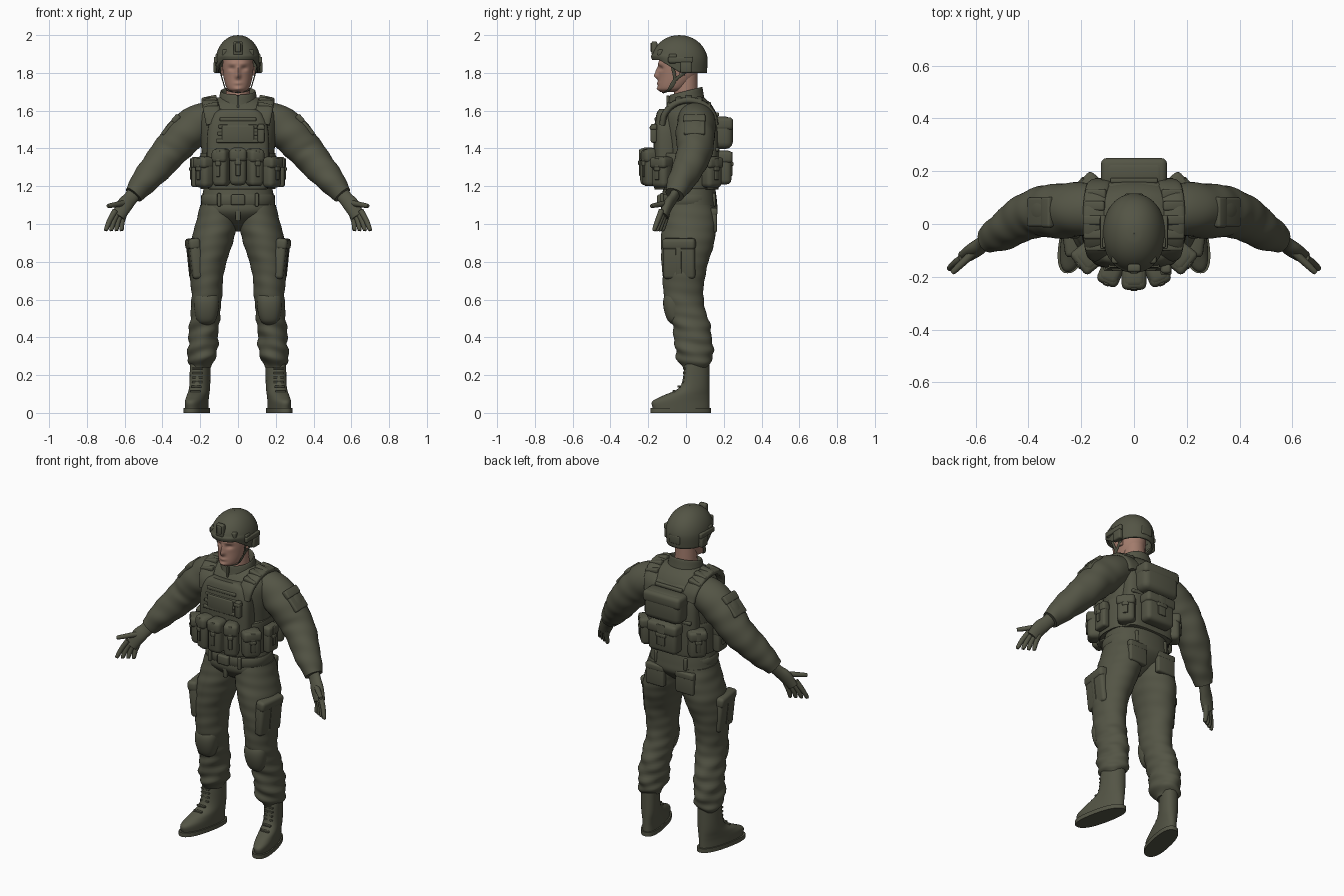
import bpy, bmesh
from math import sin, cos, pi, exp, radians, copysign
from mathutils import Vector, Matrix

cube = bpy.data.objects.get("Cube")
if cube:
    bpy.data.objects.remove(cube, do_unlink=True)


def material(name, *rgb):
    mat = bpy.data.materials.new(name)
    mat.use_nodes = True
    mat.diffuse_color = (*rgb, 1)
    shader = mat.node_tree.nodes["Principled BSDF"]
    shader.inputs["Base Color"].default_value = (*rgb, 1)
    return mat


OLIVE = material("olive cloth", .088, .09, .06)
SKIN = material("skin", .36, .2, .15)
SIDEWAYS, FORWARD = Vector((1, 0, 0)), Vector((0, 1, 0))
parts = []


def finish(name, bm, mat, mirror):
    bmesh.ops.recalc_face_normals(bm, faces=bm.faces)
    mesh = bpy.data.meshes.new(name)
    bm.to_mesh(mesh)
    bm.free()
    mesh.materials.append(mat)
    obj = bpy.data.objects.new(name, mesh)
    bpy.context.collection.objects.link(obj)
    if mirror:
        obj.modifiers.new("mirror", "MIRROR").use_mirror_merge = False
    parts.append(obj)
    return obj


def smooth_path(keys, steps):
    """Catmull-Rom interpolation of key rings."""
    path = []
    keys = [keys[0] * 2 - keys[1], *keys, keys[-1] * 2 - keys[-2]]
    for before, start, end, after in zip(keys, keys[1:], keys[2:], keys[3:]):
        for step in range(steps):
            t = step / steps
            leave, arrive = (end - before) / 2, (after - start) / 2
            bend = (end - start) * 3 - leave * 2 - arrive
            path.append(start + leave * t + bend * t ** 2 + (leave + arrive - (end - start) * 2) * t ** 3)
    return path + [keys[-2]]


def loft(name, keys, depth=1, mat=OLIVE, mirror=False, axis=None, power=2, sides=40, steps=6,
         fold=None, shape=None, cap=True):
    """Skin rings (x, y, z, radius, optional second radius); level unless an axis is given."""
    keys = [Vector((*key, key[3] * depth) if len(key) == 4 else key) for key in keys]
    path = smooth_path(keys, steps)
    centres = [Vector(ring[:3]) for ring in path]
    bm = bmesh.new()
    rows = []
    for i, (centre, ring) in enumerate(zip(centres, path)):
        u, v = SIDEWAYS, FORWARD
        if axis:
            tangent = centres[min(i + 1, len(path) - 1)] - centres[max(i - 1, 0)]
            u = tangent.cross(axis).normalized()
            v = u.cross(tangent).normalized()
        row = []
        for j in range(sides):
            angle = 2 * pi * j / sides
            across, along = [copysign(abs(w) ** (2 / power), w) for w in (cos(angle), sin(angle))]
            grow = 0
            if fold:
                wave = sin(centre.z * 95 + 2 * sin(angle + 1)) + sin(centre.z * 47 + 3 * angle)
                grow = fold(centre.z) * wave
            point = centre + u * across * (ring[3] + grow) + v * along * (ring[4] + grow)
            row.append(bm.verts.new(shape(point) if shape else point))
        rows.append(row)
    for low, high in zip(rows, rows[1:]):
        for j in range(sides):
            bm.faces.new((low[j - 1], low[j], high[j], high[j - 1]))
    if cap:
        bm.faces.new(rows[0])
        bm.faces.new(rows[-1])
    return finish(name, bm, mat, mirror)


def stack(name, y, depth, profile, **options):
    """Upright part on the centre line from (height, half width) pairs."""
    return loft(name, [(0, y, height, width) for height, width in profile], depth, **options)


def boxes(name, *items, place=(0, 0, 0), turn=0, tilt=0, mirror=False, mat=OLIVE):
    """Rounded boxes (location, size) joined, tilted about y, turned about z, then placed."""
    bm = bmesh.new()
    spin = Matrix.Rotation(radians(turn), 4, "Z") @ Matrix.Rotation(radians(tilt), 4, "Y")
    frame = Matrix.Translation(place) @ spin
    for location, size in items:
        matrix = frame @ Matrix.Translation(location) @ Matrix.Diagonal((*size, 1))
        made = bmesh.ops.create_cube(bm, size=1, matrix=matrix)
        edges = list({edge for vert in made["verts"] for edge in vert.link_edges})
        bmesh.ops.bevel(bm, geom=edges, offset=min(size) * .3, segments=3, profile=.5, affect="EDGES")
    return finish(name, bm, OLIVE if mat is OLIVE else mat, mirror)


def pouch(name, turn, height, width, thick, tall):
    """Flapped pouch set on the oval around the vest, facing outward."""
    angle = radians(turn)
    front = -thick / 2
    boxes(name,
          ((0, 0, 0), (width, thick, tall)),
          ((0, front / 9, tall * .3), (width * 1.06, thick * 1.06, tall * .36)),
          ((0, front, tall * .1), (width * .28, .014, tall * .7)),
          ((0, front, tall * .1), (width * .36, .022, tall * .13)),
          place=(.225 * sin(angle), -.2 * cos(angle), height), turn=turn, mirror=turn % 180 > 0)


# Head and neck: bumps are (x, z, push, width, height) for nose, bridge, eyes, brows, lips and chin
BUMPS = ((0, 1.783, .022, .013, .016), (0, 1.81, .014, .01, .02), (.032, 1.823, -.013, .017, .011),
         (.03, 1.85, .006, .025, .01), (0, 1.745, .007, .02, .008), (0, 1.715, .008, .02, .01))


def face(point):
    if point.y < -.06:
        for x, z, push, width, height in BUMPS:
            point.y -= push * exp(-((abs(point.x) - x) / width) ** 2 - ((point.z - z) / height) ** 2)
    return point


loft("head", [(0, -.09, 1.7, .035), (0, -.07, 1.72, .06), (0, -.045, 1.78, .077), (0, -.04, 1.85, .081),
              (0, -.035, 1.93, .07)], depth=1.3, mat=SKIN, sides=64, steps=12, shape=face)
stack("neck", 0, 1, [(1.6, .065), (1.8, .06)], mat=SKIN)
boxes("ears", ((.08, -.02, 1.81), (.02, .03, .05)), mirror=True, mat=SKIN)


# Helmet with raised brow, rails, mount and chin straps
def brow(point):
    lift = min(1, max(0, (-point.y - .03) / .11)) * .68
    point.z += max(0, 1.9 - point.z) * lift
    return point


dome = [(1.86 + .14 * sin(i * pi / 12), .119 * cos(i * pi / 12)) for i in range(7)]
helmet = stack("helmet", -.035, 1.26, [(1.8, .115)] + dome, sides=48, shape=brow, cap=False, power=2.1)
shell = helmet.modifiers.new("thickness", "SOLIDIFY")
shell.thickness, shell.offset = .012, -1
boxes("helmet_rails", ((.118, -.03, 1.87), (.02, .13, .03)), ((.115, 0, 1.83), (.03, .06, .06)),
      ((.11, -.07, 1.875), (.02, .04, .05)), mirror=True)
boxes("helmet_mount", ((0, -.167, 1.93), (.05, .03, .075)), ((0, -.178, 1.935), (.03, .02, .05)))
boxes("helmet_dial", ((0, .105, 1.85), (.07, .02, .05)))
boxes("helmet_patches", ((.06, -.135, 1.905), (.05, .03, .04)), mirror=True)
for label, y in (("front", -.07), ("rear", .03)):
    loft(label + "_chin_straps", [(.1, y, 1.83, .003), (.081, -.06, 1.76, .003), (.06, -.09, 1.71, .003),
                                  (0, -.12, 1.695, .003)], depth=3, axis=FORWARD, mirror=True, sides=8)

# Jacket, sleeves and collar
stack("jacket", .02, .7, [(1.1, .18), (1.35, .19), (1.5, .205), (1.58, .2), (1.63, .165), (1.67, .11)], power=2.4)
loft("sleeves", [(.1, .05, 1.55, .09), (.19, .055, 1.54, .1), (.28, .05, 1.475, .104), (.36, .045, 1.385, .094),
                 (.42, .02, 1.315, .086), (.5, -.03, 1.22, .07), (.555, -.06, 1.155, .05)],
     axis=FORWARD, mirror=True, fold=lambda z: .0014, steps=10)
boxes("sleeve_pockets", ((.089, 0, 0), (.03, .11, .13)), ((.093, 0, .045), (.03, .115, .05)),
      place=(.288, .045, 1.462), tilt=-41, mirror=True)
stack("collar", 0, .93, [(1.62, .108), (1.665, .1), (1.705, .09), (1.66, .07)],
      shape=lambda point: point + Vector((0, 0, point.y / 4)))
boxes("collar_zip", ((0, -.096, 1.64), (.012, .016, .08)))

# Gloves: palm, thumb and a fan of four fingers
loft("palms", [(.535, -.045, 1.18, .04), (.57, -.07, 1.135, .038), (.6, -.095, 1.1, .042), (.635, -.12, 1.04, .036)],
     depth=.65, axis=FORWARD, mirror=True)


def finger(name, base, tip, arch):
    base, tip = Vector(base), Vector(tip)
    keys = [(*(base.lerp(tip, t) + Vector((arch * t * (1 - t), 0, 0))), radius)
            for t, radius in ((0, .016), (.5, .014), (.95, .011), (1, .004))]
    loft(name, keys, axis=FORWARD, mirror=True, sides=12, steps=3)


finger("thumbs", (.605, -.105, 1.11), (.69, -.185, 1.095), 0)
for i, label in enumerate(("index", "middle", "ring", "little")):
    finger(label + "_fingers", (.65 - .016 * i, -.13 + .01 * i, 1.07 - .005 * i),
           (.7 - .028 * i, -.17 + .015 * i, .965), .02)

# Trousers
stack("trouser_seat", .017, .76, [(.96, .03), (1, .11), (1.06, .19), (1.12, .193), (1.2, .18)], power=2.3)
loft("trouser_legs", [(.1, .02, 1.1, .1), (.115, .018, 1, .11), (.138, .008, .9, .11), (.164, -.01, .75, .091),
                      (.166, -.01, .6, .08), (.18, .03, .45, .078), (.19, .045, .3, .076), (.2, .05, .24, .05)],
     depth=1.28, mirror=True, steps=12, fold=lambda z: .001 + .003 * min(1, max(0, 2 - z * 3)))
boxes("thigh_pockets", ((0, 0, 0), (.06, .17, .2)), ((.003, 0, .085), (.062, .176, .06)),
      ((.027, 0, 0), (.012, .03, .17)), place=(.228, -.035, .81), turn=-8, tilt=6, mirror=True)
boxes("seat_pockets", ((.1, .146, 1.02), (.12, .036, .13)), ((.1, .148, 1.065), (.124, .036, .04)), mirror=True)
boxes("fly", ((0, -.121, 1.06), (.026, .02, .09)))
loft("knee_pads", [(.168, -.045, .46, .015), (.168, -.052, .49, .05), (.167, -.06, .56, .066), (.166, -.058, .62, .062),
                   (.166, -.05, .67, .02)], depth=.9, mirror=True, power=2.3)
stack("belt", .01, .74, [(1.1, .185), (1.105, .195), (1.15, .195), (1.155, .185)], power=2.3, steps=2)
boxes("belt_buckle", ((0, -.138, 1.128), (.075, .03, .055)))
for label, y in (("front", -.128), ("rear", .146)):
    boxes(label + "_belt_loops", ((.1, y, 1.128), (.02, .02, .07)), mirror=True)


# Boots turned slightly outward
def splay(point):
    return point + SIDEWAYS * (.06 - point.y) * .21


uppers = ((.02, .15), (.06, .152), (.09, .125), (.14, .078), (.26, .066))
loft("boots", [(.2, .125 - length, z, .052, length) for z, length in uppers], mirror=True, power=2.2, shape=splay)
loft("boot_soles", [(.2, -.027, z, .059, .16) for z in (0, .025)], mirror=True, power=2.4, shape=splay)
for i in range(6):
    spot = Vector((.2, -.008 - .055 * max(0, 1 - i / 2.2), .115 + .024 * i))
    boxes("boot_lace_%d" % (i + 1), ((0, 0, 0), (.055, .016, .01)), place=splay(spot), mirror=True)

# Armour vest: belly band, two plates and padded shoulder straps
stack("cummerbund", 0, .77, [(1.19, .19), (1.2, .2), (1.36, .2), (1.375, .19)], power=2.6)
for label, y in (("front", -.105), ("back", .11)):
    stack(label + "_plate", y, .4, [(1.185, .14), (1.2, .16), (1.36, .166), (1.5, .16), (1.58, .13), (1.61, .09)],
          power=3.4)
arc = [Vector((.125 + .025 * sin(t), .015 - .14 * cos(t), 1.53 + .125 * sin(t)))
       for t in [i * pi / 8 for i in range(9)]]
loft("shoulder_straps", [(*point, .017) for point in arc], depth=2.6, axis=SIDEWAYS, mirror=True, power=3)
for i, point in enumerate(arc[2:-2]):
    boxes("strap_pads_%d" % (i + 1), ((0, 0, .009), (.08, .036, .026)), place=point, tilt=12, mirror=True)
for i in range(4):
    boxes("chest_webbing_%d" % (i + 1), ((0, -.166 + .004 * i, 1.44 + .038 * i), (.23 - .012 * i, .024, .02)))
boxes("chest_panel", ((0, -.168, 1.475), (.17, .02, .09)))
boxes("left_chest_radio", ((.122, -.17, 1.48), (.036, .034, .1)), ((.122, -.174, 1.51), (.042, .036, .02)))

# Pouches around the vest and the pack behind
pouch("front_middle_pouch", 0, 1.305, .088, .085, .2)
pouch("front_pouches", 23, 1.3, .08, .085, .2)
pouch("front_side_pouches", 51, 1.275, .1, .085, .165)
pouch("side_pouches", 88, 1.275, .09, .045, .16)
pouch("rear_side_pouches", 132, 1.275, .1, .08, .165)
pouch("rear_lower_pouch", 180, 1.3, .19, .08, .18)
boxes("rear_pack", ((0, .19, 1.483), (.245, .115, .17)), ((0, .195, 1.53), (.25, .11, .07)))
for height, width in ((1.58, .18), (1.395, .3)):
    boxes("rear_webbing", ((0, .165, height), (width, .02, .02)))

# Smooth shading with crisp edges
bpy.ops.object.select_all(action="DESELECT")
for obj in parts:
    obj.select_set(True)
bpy.context.view_layer.objects.active = parts[0]
bpy.ops.object.shade_smooth_by_angle(angle=radians(45))
